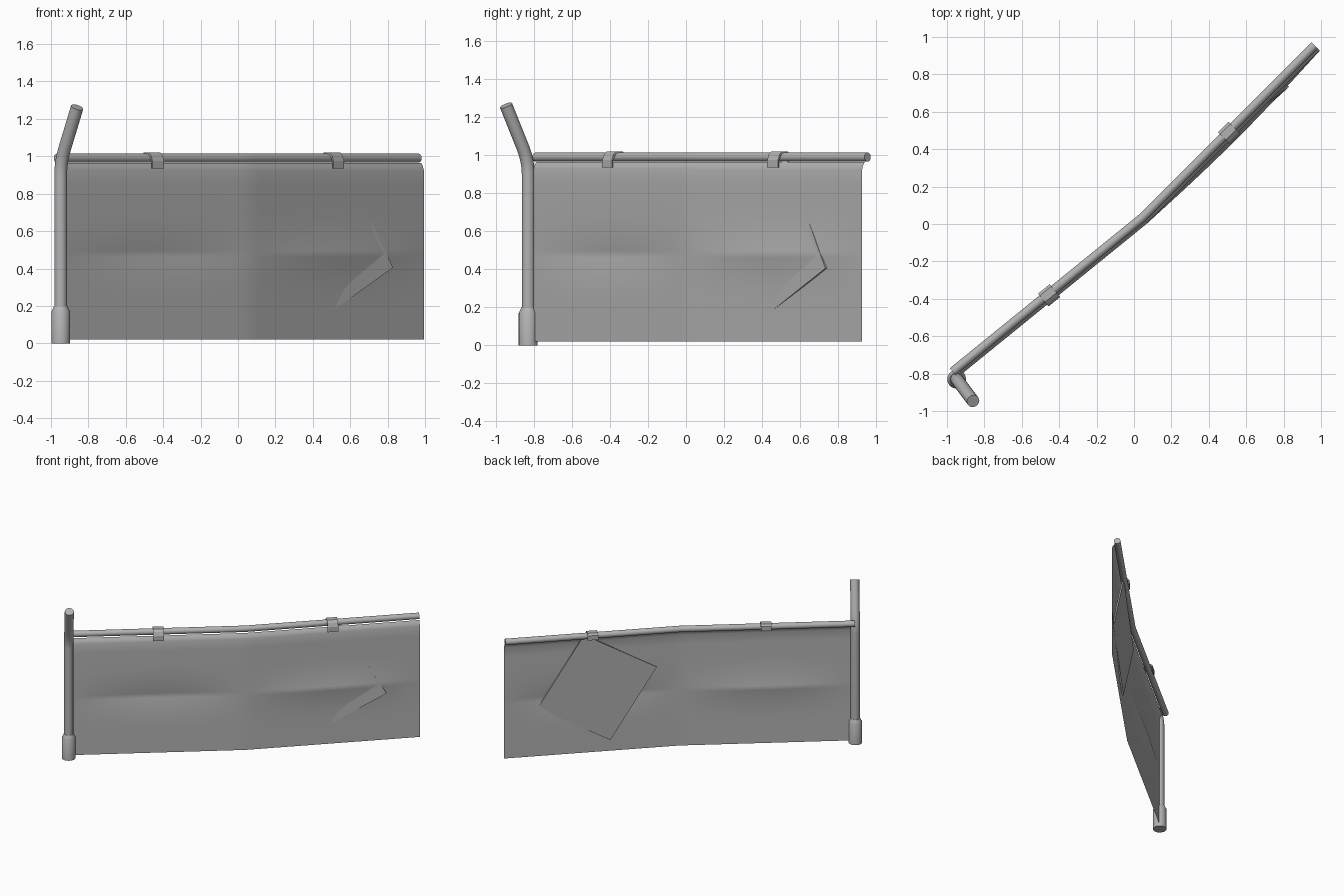
import bpy, math
from mathutils import Vector

if "Cube" in bpy.data.objects:
    bpy.data.objects.remove(bpy.data.objects["Cube"])

grey = bpy.data.materials.new("galvanised_grey")
grey.diffuse_color = (0.45, 0.45, 0.45, 1)
grey.use_nodes = True
grey.node_tree.nodes["Principled BSDF"].inputs["Base Color"].default_value = grey.diffuse_color


def make(name, verts, faces, smooth=True, angle=40):
    me = bpy.data.meshes.new(name)
    me.from_pydata([tuple(v) for v in verts], [], faces)
    ob = bpy.data.objects.new(name, me)
    bpy.context.collection.objects.link(ob)
    me.materials.append(grey)
    bpy.ops.object.select_all(action='DESELECT')
    ob.select_set(True)
    bpy.context.view_layer.objects.active = ob
    bpy.ops.object.mode_set(mode='EDIT')
    bpy.ops.mesh.select_all(action='SELECT')
    bpy.ops.mesh.normals_make_consistent(inside=False)
    bpy.ops.object.mode_set(mode='OBJECT')
    if smooth:
        bpy.ops.object.shade_smooth_by_angle(angle=math.radians(angle))
    return ob


def tube(name, path, radii, side, n=20):
    """Sweep a capped circle along a path; side is a fixed axis normal to the path."""
    path = [Vector(p) for p in path]
    side = Vector(side).normalized()
    verts, faces = [], []
    for i, p in enumerate(path):
        tan = (path[min(i + 1, len(path) - 1)] - path[max(i - 1, 0)]).normalized()
        up = tan.cross(side).normalized()
        for k in range(n):
            a = 2 * math.pi * k / n
            verts.append(p + radii[i] * (math.cos(a) * side + math.sin(a) * up))
    for i in range(len(path) - 1):
        for k in range(n):
            a, b = i * n + k, i * n + (k + 1) % n
            faces.append((a, b, b + n, a + n))
    faces += [tuple(range(n)), tuple(range(len(verts) - n, len(verts)))]
    return make(name, verts, faces)


# Plan line of the fence: two straight runs meeting at a shallow kink
START, KINK, END = Vector((-0.97, -0.79)), Vector((0.04, 0.03)), Vector((0.965, 0.955))
RAIL_Z, RAIL_R = 0.99, 0.024


def front_normal(a, b):
    d = (b - a).normalized()
    return Vector((d.y, -d.x))


N1, N2 = front_normal(START, KINK), front_normal(KINK, END)
NK = (N1 + N2).normalized()


def plan(u):
    """Point and front normal at u in 0..2 (kink at 1)."""
    if u < 1:
        return START.lerp(KINK, u), N1
    if u > 1:
        return KINK.lerp(END, u - 1), N2
    return KINK, NK


# Top rail
rail_path = [(p.x, p.y, RAIL_Z) for p in (START, START.lerp(KINK, 0.96), KINK, KINK.lerp(END, 0.04), END)]
tube("top_rail", rail_path, [RAIL_R] * 5, (0, 0, 1))

# Post with bent top
foot = Vector((-0.948, -0.83, 0))
lean = Vector((0.088, -0.117, 0))
tip = foot + lean + Vector((0, 0, 1.262))
bend0, bend1 = foot + Vector((0, 0, 0.9)), foot + Vector((0, 0, 0.97))
bend2 = bend1.lerp(tip, 0.25)
post_path = [foot + Vector((0, 0, 0.15))]
for i in range(7):
    t = i / 6
    post_path.append(bend0.lerp(bend1, t).lerp(bend1.lerp(bend2, t), t))
post_path.append(tip)
tube("post", post_path, [0.034] * len(post_path), (-lean.y, lean.x, 0))

# Base sleeve with tapered collar
tube("base_sleeve", [foot + Vector((0, 0, z)) for z in (0, 0.17, 0.185, 0.2)],
     [0.05, 0.05, 0.042, 0.036], (1, 0, 0))

# Sheet panel: curled top hem and a crease that dents in on one run, out on the other
levels = [0.02, 0.12, 0.22, 0.28, 0.34, 0.39, 0.43, 0.46, 0.478, 0.496, 0.53,
          0.57, 0.62, 0.68, 0.76, 0.85, 0.925, 0.945, 0.965]
hem = {0.945: 0.034, 0.965: 0.02}
cols = 40
verts, faces = [], []
for i in range(cols + 1):
    u = 0.023 + (1 - 0.023) * i / 20 if i < 20 else i / 20
    p, nrm = plan(u)
    for z in levels:
        fall = max(0, 1 - abs(z - 0.478) / 0.24) ** 2
        off = hem.get(z, 0.04) - 0.02 * math.sin(math.pi * u) * fall
        q = p + nrm * off
        verts.append((q.x, q.y, z))
rows = len(levels)
for i in range(cols):
    for j in range(rows - 1):
        a = i * rows + j
        faces.append((a, a + rows, a + rows + 1, a + 1))
make("sheet_panel", verts, faces, angle=60)

# Clamps: hooked straps over the rail with a tab down the front of the panel
outer = [(-0.036, 0.968), (-0.036, 1.005), (-0.022, 1.02), (0.022, 1.02),
         (0.04, 1.005), (0.052, 0.975), (0.052, 0.935)]
inner = [(0.043, 0.935), (0.043, 0.973), (0.03, 0.998), (0.017, 1.011),
         (-0.017, 1.011), (-0.028, 1.0), (-0.028, 0.968)]
for name, u in (("clamp_left", 0.506), ("clamp_right", 1.5)):
    p, nrm = plan(u)
    along = Vector((-nrm.y, nrm.x)) * 0.04
    prof = outer + inner
    m = len(prof)
    verts = []
    for s in (-1, 1):
        for o, z in prof:
            q = p + nrm * o + along * s
            verts.append((q.x, q.y, z))
    faces = [(k, (k + 1) % m, (k + 1) % m + m, k + m) for k in range(m)]
    for k in range(6):
        a, b, c, d = k, k + 1, m - 2 - k, m - 1 - k
        faces += [(a, b, c, d), (a + m, d + m, c + m, b + m)]
    make(name, verts, faces, smooth=False)

# Tilted square plate leaning on the back, one corner poking through the sheet
along, back = Vector((1, 1, 0)).normalized(), Vector((-1, 1, 0)).normalized()
corners = [(0.763, -0.022, 0.995), (0.222, 0.005, 0.705), (0.563, -0.041, 0.115), (1.104, -0.068, 0.405)]
verts = [along * s + back * (d + t) + Vector((0, 0, z)) for t in (0, 0.012) for s, d, z in corners]
faces = [(0, 1, 2, 3), (7, 6, 5, 4)] + [(k, k + 4, (k + 1) % 4 + 4, (k + 1) % 4) for k in range(4)]
make("back_plate", verts, faces, smooth=False)
